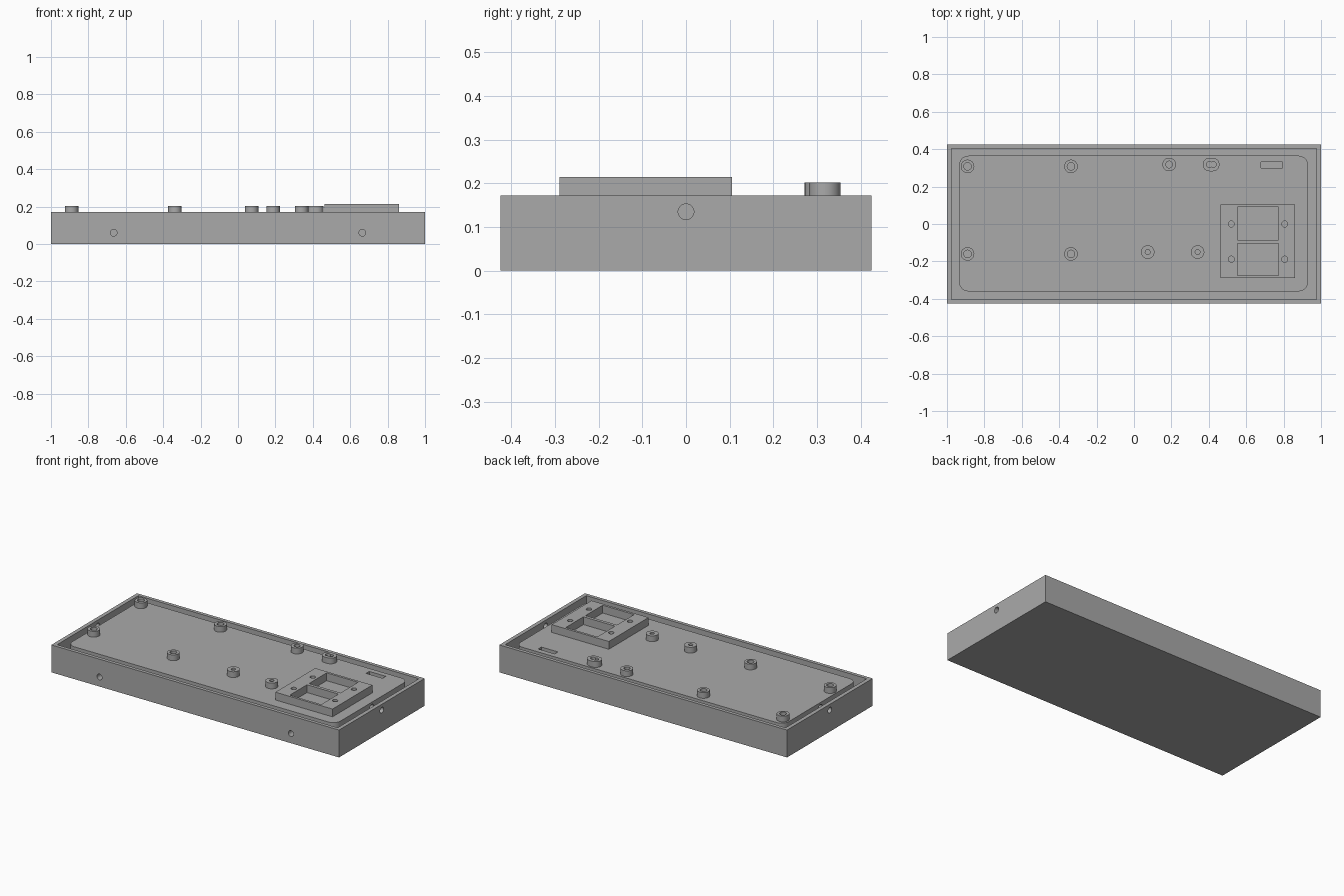
import bpy, bmesh
from math import pi, sin, cos
from mathutils import Matrix

cube = bpy.data.objects.get("Cube")
if cube:
    bpy.data.objects.remove(cube, do_unlink=True)

GREY = bpy.data.materials.new("mid_grey")
GREY.use_nodes = True
GREY.diffuse_color = (0.4, 0.4, 0.4, 1)
GREY.node_tree.nodes["Principled BSDF"].inputs["Base Color"].default_value = (0.4, 0.4, 0.4, 1)

RIM, PAD, BOSS, FRAME, GROOVE = 0.172, 0.166, 0.202, 0.215, 0.09


def rounded(x0, x1, y0, y1, r=0.0, steps=8):
    """Counter-clockwise outline of a rectangle with corner radius r."""
    if r == 0:
        return [(x0, y0), (x1, y0), (x1, y1), (x0, y1)]
    corners = [(x1 - r, y1 - r), (x0 + r, y1 - r), (x0 + r, y0 + r), (x1 - r, y0 + r)]
    return [(cx + r * cos((q + i / steps) * pi / 2), cy + r * sin((q + i / steps) * pi / 2))
            for q, (cx, cy) in enumerate(corners) for i in range(steps + 1)]


def circle(cx, cy, r, n=32):
    return [(cx + r * cos(2 * pi * i / n), cy + r * sin(2 * pi * i / n)) for i in range(n)]


def prism(name, outline, z0, z1, matrix=None):
    bm = bmesh.new()
    base = bm.faces.new([bm.verts.new((x, y, z0)) for x, y in outline])
    top = bmesh.ops.extrude_face_region(bm, geom=[base])["geom"]
    bmesh.ops.translate(bm, vec=(0, 0, z1 - z0),
                        verts=[v for v in top if isinstance(v, bmesh.types.BMVert)])
    bmesh.ops.remove_doubles(bm, verts=bm.verts, dist=1e-5)
    bmesh.ops.recalc_face_normals(bm, faces=bm.faces)
    if matrix:
        bm.transform(matrix)
    mesh = bpy.data.meshes.new(name)
    bm.to_mesh(mesh)
    bm.free()
    mesh.materials.append(GREY)
    obj = bpy.data.objects.new(name, mesh)
    bpy.context.collection.objects.link(obj)
    return obj


def activate(obj):
    bpy.ops.object.select_all(action='DESELECT')
    obj.select_set(True)
    bpy.context.view_layer.objects.active = obj


def cut(target, cutters):
    for cutter in cutters:
        mod = target.modifiers.new("cut", 'BOOLEAN')
        mod.operation, mod.solver, mod.object = 'DIFFERENCE', 'EXACT', cutter
        activate(target)
        bpy.ops.object.modifier_apply(modifier=mod.name)
        bpy.data.objects.remove(cutter, do_unlink=True)


def smooth(obj):
    activate(obj)
    bpy.ops.object.shade_smooth_by_angle(angle=0.6)


def drill(axis, position, length, r=0.018):
    """Round cutter centred on a position, along x or y."""
    turn = Matrix.Rotation(pi / 2, 4, 'Y' if axis == 'x' else 'X')
    return prism("drill", circle(0, 0, r), -length / 2, length / 2,
                 Matrix.Translation(position) @ turn)


# Outer tray with thin rim and side holes
tray = prism("tray", rounded(-1, 1, -0.425, 0.425), 0, RIM)
cut(tray, [prism("cavity", rounded(-0.975, 0.975, -0.403, 0.403), GROOVE, 0.3)])
for side in (-1, 1):
    cut(tray, [drill('x', (side, 0, 0.135), 0.08),
               drill('y', (side * 0.665, -0.425, 0.06), 0.08)])
smooth(tray)

# Raised mounting pad standing inside the rim
pad = prism("mounting_pad", rounded(-0.935, 0.93, -0.36, 0.365, 0.05), GROOVE - 0.01, PAD)
cut(pad, [prism("slot", rounded(0.68, 0.795, 0.3, 0.332), 0.13, 0.3)])
cut(pad, [drill('x', (side * 0.93, 0, 0.135), 0.06) for side in (-1, 1)])
smooth(pad)

# Rectangular frame with two windows and four screw holes
frame = prism("window_frame", rounded(0.463, 0.86, -0.29, 0.105), PAD - 0.002, FRAME)
for y0, y1 in ((-0.275, -0.105), (-0.085, 0.09)):
    cut(frame, [prism("window", rounded(0.553, 0.772, y0, y1), 0.1, 0.3)])
for x in (0.52, 0.806):
    for y in (0.0, -0.188):
        cut(frame, [prism("screw_hole", circle(x, y, 0.016, 24), 0.1, 0.3)])
smooth(frame)

# Round standoffs: x, y, bore radius
standoffs = [(x, y, 0.02) for x in (-0.89, -0.337) for y in (0.308, -0.16)]
standoffs += [(0.188, 0.318, 0.018), (0.073, -0.15, 0.013), (0.34, -0.15, 0.013)]
for i, (x, y, bore) in enumerate(standoffs):
    post = prism(f"standoff_{i + 1}", circle(x, y, 0.036), PAD - 0.002, BOSS)
    cut(post, [prism("bore", circle(x, y, bore, 24), 0.1, 0.3)])
    smooth(post)

# Wide standoff with a doubled bore
wide = prism("wide_standoff", rounded(0.368, 0.457, 0.282, 0.354, 0.0355), PAD - 0.002, BOSS)
cut(wide, [prism("bore", circle(x, 0.318, 0.015, 24), 0.1, 0.3) for x in (0.402, 0.424)])
smooth(wide)
